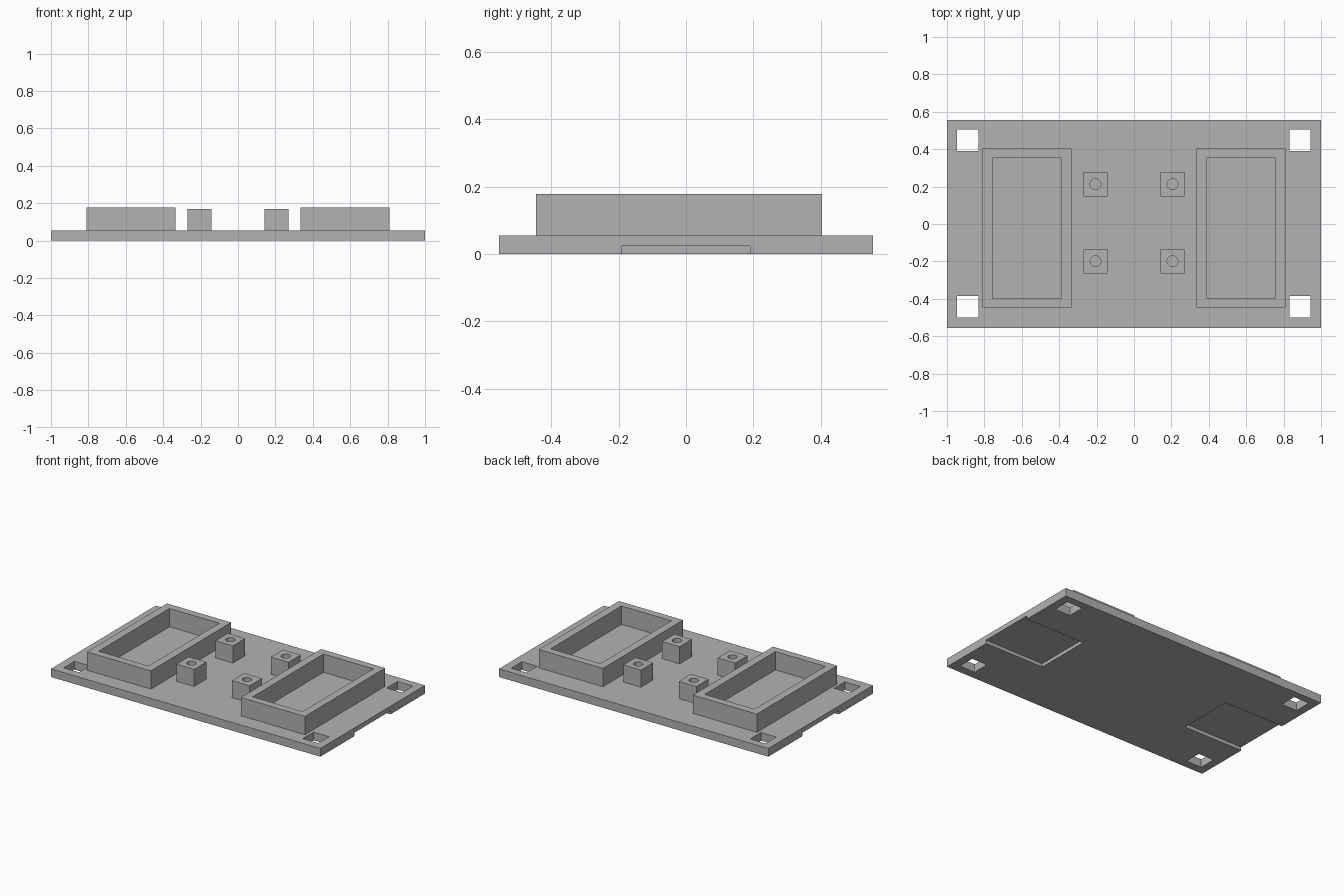
import bpy, bmesh
from mathutils import Matrix, Vector

cube = bpy.data.objects.get("Cube")
if cube:
    bpy.data.objects.remove(cube, do_unlink=True)

grey = bpy.data.materials.new("plain grey")
grey.use_nodes = True
grey.diffuse_color = (0.45, 0.45, 0.45, 1)
grey.node_tree.nodes["Principled BSDF"].inputs["Base Color"].default_value = (0.45, 0.45, 0.45, 1)

BASE_TOP = 0.055
TRAY_TOP = 0.178
POST_TOP = 0.17


def add_box(bm, lo, hi):
    lo, hi = Vector(lo), Vector(hi)
    matrix = Matrix.Translation((lo + hi) / 2) @ Matrix.Diagonal((*(hi - lo), 1))
    bmesh.ops.create_cube(bm, size=1, matrix=matrix)


def make_object(name, bm):
    mesh = bpy.data.meshes.new(name)
    bm.to_mesh(mesh)
    bm.free()
    mesh.materials.append(grey)
    obj = bpy.data.objects.new(name, mesh)
    bpy.context.collection.objects.link(obj)
    return obj


def box_object(name, lo, hi):
    bm = bmesh.new()
    add_box(bm, lo, hi)
    return make_object(name, bm)


def cut(obj, cutter_bm):
    cutter = make_object("cutter", cutter_bm)
    cutter.hide_render = True
    mod = obj.modifiers.new("cut", "BOOLEAN")
    mod.operation = "DIFFERENCE"
    mod.solver = "EXACT"
    mod.object = cutter
    bpy.context.view_layer.objects.active = obj
    bpy.ops.object.modifier_apply(modifier=mod.name)
    bpy.data.objects.remove(cutter, do_unlink=True)


# Base plate with square corner holes and shallow recesses under both ends
plate = box_object("base_plate", (-1, -0.555, 0), (1, 0.555, BASE_TOP))
cutters = bmesh.new()
for side in (-1, 1):
    for y in (-0.442, 0.448):
        x = side * 0.888
        add_box(cutters, (x - 0.057, y - 0.057, -0.1), (x + 0.057, y + 0.057, 0.2))
    x = side * 0.83
    add_box(cutters, (x - 0.27, -0.19, -0.1), (x + 0.27, 0.19, 0.023))
cut(plate, cutters)

# Open rectangular trays
for side, label in ((1, "left"), (-1, "right")):
    x = side * 0.572
    tray = box_object(label + "_tray", (x - 0.238, -0.446, BASE_TOP), (x + 0.238, 0.404, TRAY_TOP))
    cutters = bmesh.new()
    add_box(cutters, (x - 0.185, -0.397, 0), (x + 0.185, 0.354, 0.3))
    cut(tray, cutters)

# Square posts with round screw holes
for side, label in ((1, "left"), (-1, "right")):
    for y, end in ((-0.199, "front"), (0.213, "back")):
        x = side * 0.206
        post = box_object(f"{end}_{label}_post", (x - 0.065, y - 0.065, BASE_TOP),
                          (x + 0.065, y + 0.065, POST_TOP))
        cutters = bmesh.new()
        bmesh.ops.create_cone(cutters, cap_ends=True, segments=32, radius1=0.029, radius2=0.029,
                              depth=0.3, matrix=Matrix.Translation((x, y, 0.15)))
        cut(post, cutters)
        bpy.ops.object.select_all(action="DESELECT")
        post.select_set(True)
        bpy.ops.object.shade_smooth_by_angle()
